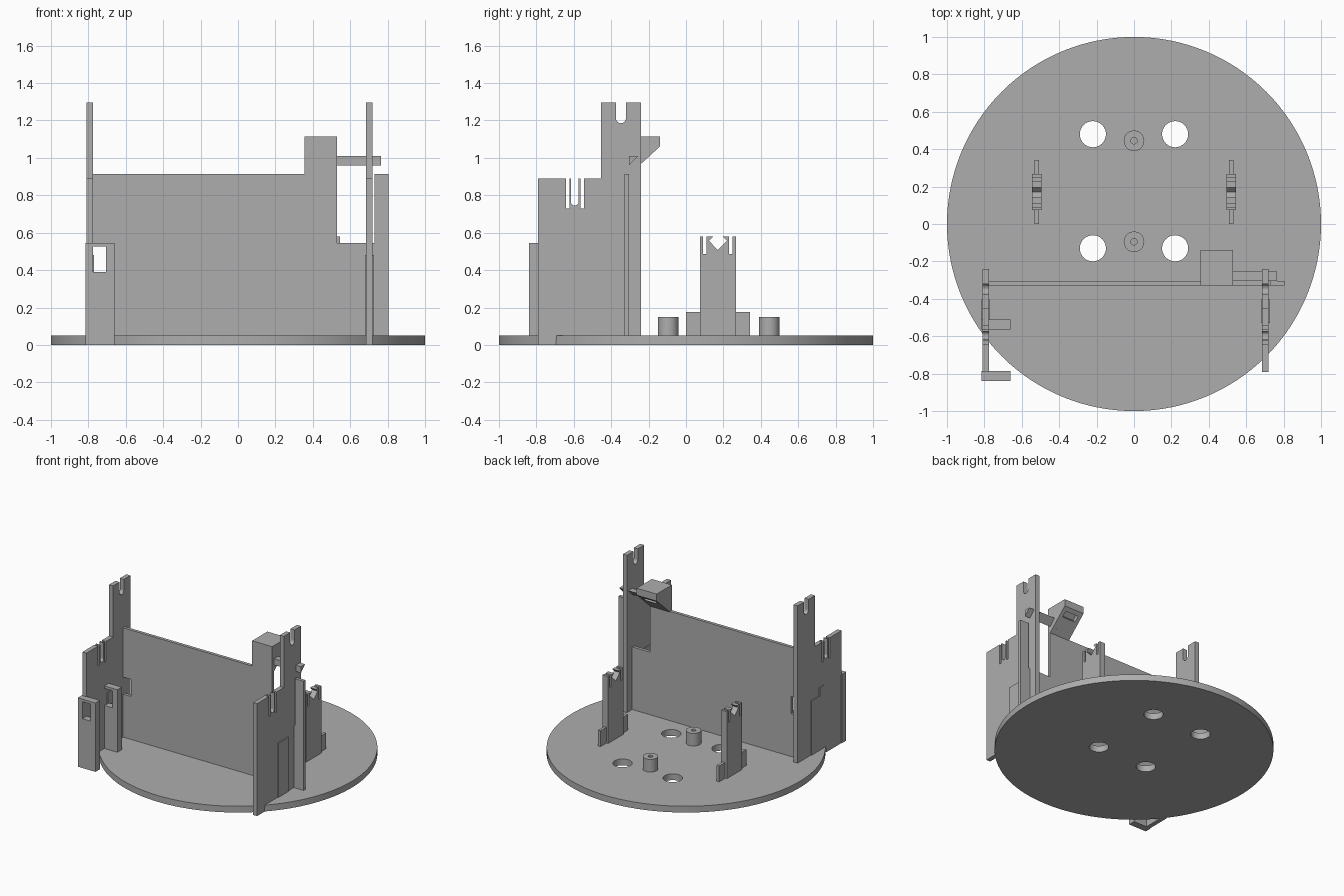
import bpy, bmesh, math
from mathutils import Vector

old = bpy.data.objects.get("Cube")
if old:
    bpy.data.objects.remove(old, do_unlink=True)

GREY = (0.42, 0.42, 0.42, 1)
grey = bpy.data.materials.new("plain grey")
grey.use_nodes = True
grey.diffuse_color = GREY
grey.node_tree.nodes["Principled BSDF"].inputs["Base Color"].default_value = GREY

PLANES = {
    "yz": lambda u, v, w: Vector((w, u, v)),
    "xz": lambda u, v, w: Vector((u, w, v)),
    "xy": lambda u, v, w: Vector((u, v, w)),
}


def prism(name, plane, outline, lo, hi, holes=(), smooth=False):
    """Fill an outline with holes and extrude it from lo to hi."""
    place = PLANES[plane]
    bm = bmesh.new()
    for loop in (outline, *holes):
        verts = [bm.verts.new(place(u, v, lo)) for u, v in loop]
        for a, b in zip(verts, verts[1:] + verts[:1]):
            bm.edges.new((a, b))
    bmesh.ops.triangle_fill(bm, edges=bm.edges[:], use_beauty=True)
    grown = bmesh.ops.extrude_face_region(bm, geom=bm.faces[:], use_keep_orig=True)
    moved = [g for g in grown["geom"] if isinstance(g, bmesh.types.BMVert)]
    bmesh.ops.translate(bm, verts=moved, vec=place(0, 0, hi - lo))
    bmesh.ops.recalc_face_normals(bm, faces=bm.faces[:])
    mesh = bpy.data.meshes.new(name)
    bm.to_mesh(mesh)
    bm.free()
    mesh.materials.append(grey)
    obj = bpy.data.objects.new(name, mesh)
    bpy.context.collection.objects.link(obj)
    if smooth:
        bpy.ops.object.select_all(action="DESELECT")
        obj.select_set(True)
        bpy.context.view_layer.objects.active = obj
        bpy.ops.object.shade_smooth_by_angle(angle=math.radians(35))
    return obj


def circle(x, y, r, n=32):
    return [(x + r * math.cos(math.tau * i / n), y + r * math.sin(math.tau * i / n))
            for i in range(n)]


def rect(u0, u1, v0, v1):
    return [(u0, v0), (u1, v0), (u1, v1), (u0, v1)]


def slot(u0, u1, bottom, top):
    """Square notch, walked from low u to high u."""
    return [(u0, top), (u0, bottom), (u1, bottom), (u1, top)]


def round_slot(u, r, bottom, top, n=10):
    """Notch with a half-round floor, walked from low u to high u."""
    floor = [(u - r * math.cos(math.pi * i / n), bottom + r - r * math.sin(math.pi * i / n))
             for i in range(n + 1)]
    return [(u - r, top)] + floor + [(u + r, top)]


# Round base with four holes
holes = [circle(s * 0.22, y, 0.07) for s in (-1, 1) for y in (0.48, -0.13)]
prism("base_disc", "xy", circle(0, 0, 1, 128), 0, 0.05, holes, True)

# Hollow pegs
for label, y in (("back", 0.445), ("front", -0.095)):
    prism(label + "_peg", "xy", circle(0, y, 0.055), 0.045, 0.15,
          [circle(0, y, 0.017, 16)], True)

# Long wall with raised tower, open window and small side window
window = rect(-0.775, -0.705, 0.39, 0.525)
wall = [(-0.81, 0.04), (0.805, 0.04), (0.805, 0.915), (0.73, 0.915), (0.73, 0.545),
        (0.53, 0.545), (0.53, 1.115), (0.355, 1.115), (0.355, 0.915), (-0.81, 0.915)]
prism("long_wall", "xz", wall, -0.33, -0.305, [window])

# Tall stepped side plates reaching past the rim of the base
top_edge = ([(-0.79, 0.89)] + slot(-0.642, -0.624, 0.73, 0.89)
            + round_slot(-0.595, 0.021, 0.745, 0.89) + slot(-0.564, -0.546, 0.73, 0.89)
            + [(-0.455, 0.89), (-0.455, 1.295)] + round_slot(-0.348, 0.027, 1.185, 1.295)
            + [(-0.24, 1.295)])
for label, x, rim in (("right", -0.81, -0.6), ("left", 0.685, -0.695)):
    foot = [(-0.24, 0.03), (rim, 0.03), (rim, 0), (-0.79, 0)]
    prism(label + "_side_plate", "yz", top_edge + foot, x, x + 0.035)
    prism(label + "_plate_rib", "yz", rect(-0.53, -0.405, 0.04, 0.48), x - 0.006, x + 0.041)

# Windowed brackets beside the right plate
for label, y, z in (("front", -0.84, 0), ("rear", -0.565, 0.04)):
    prism(label + "_bracket", "xz", rect(-0.815, -0.66, z, 0.545), y, y + 0.055, [window])

# Sloped tower head: two cheeks around a core with a slot in its underside
head = [(-0.31, 1.115), (-0.14, 1.115), (-0.14, 1.06), (-0.31, 0.905)]
core = head[:3] + [(-0.165, 1.037), (-0.185, 1.06), (-0.22, 1.028), (-0.2, 1.005)] + head[3:]
prism("head_cheek_right", "yz", head, 0.355, 0.385)
prism("head_core", "yz", core, 0.385, 0.5)
prism("head_cheek_left", "yz", head, 0.5, 0.53)
prism("head_arm", "yz", [(-0.305, 0.96), (-0.255, 1.01), (-0.305, 1.01)], 0.52, 0.765)

# Pair of clip posts with thin feet
clip = ([(0.075, 0.04), (0.075, 0.58)] + slot(0.092, 0.11, 0.485, 0.58)
        + [(0.145, 0.58), (0.122, 0.557), (0.17, 0.508), (0.218, 0.557), (0.195, 0.58)]
        + slot(0.23, 0.248, 0.485, 0.58) + [(0.268, 0.58), (0.268, 0.04)])
for label, x in (("right", -0.52), ("left", 0.52)):
    prism(label + "_clip_post", "yz", clip, x - 0.025, x + 0.025)
    prism(label + "_clip_foot", "yz", rect(0.0, 0.343, 0.04, 0.175), x - 0.011, x + 0.011)
